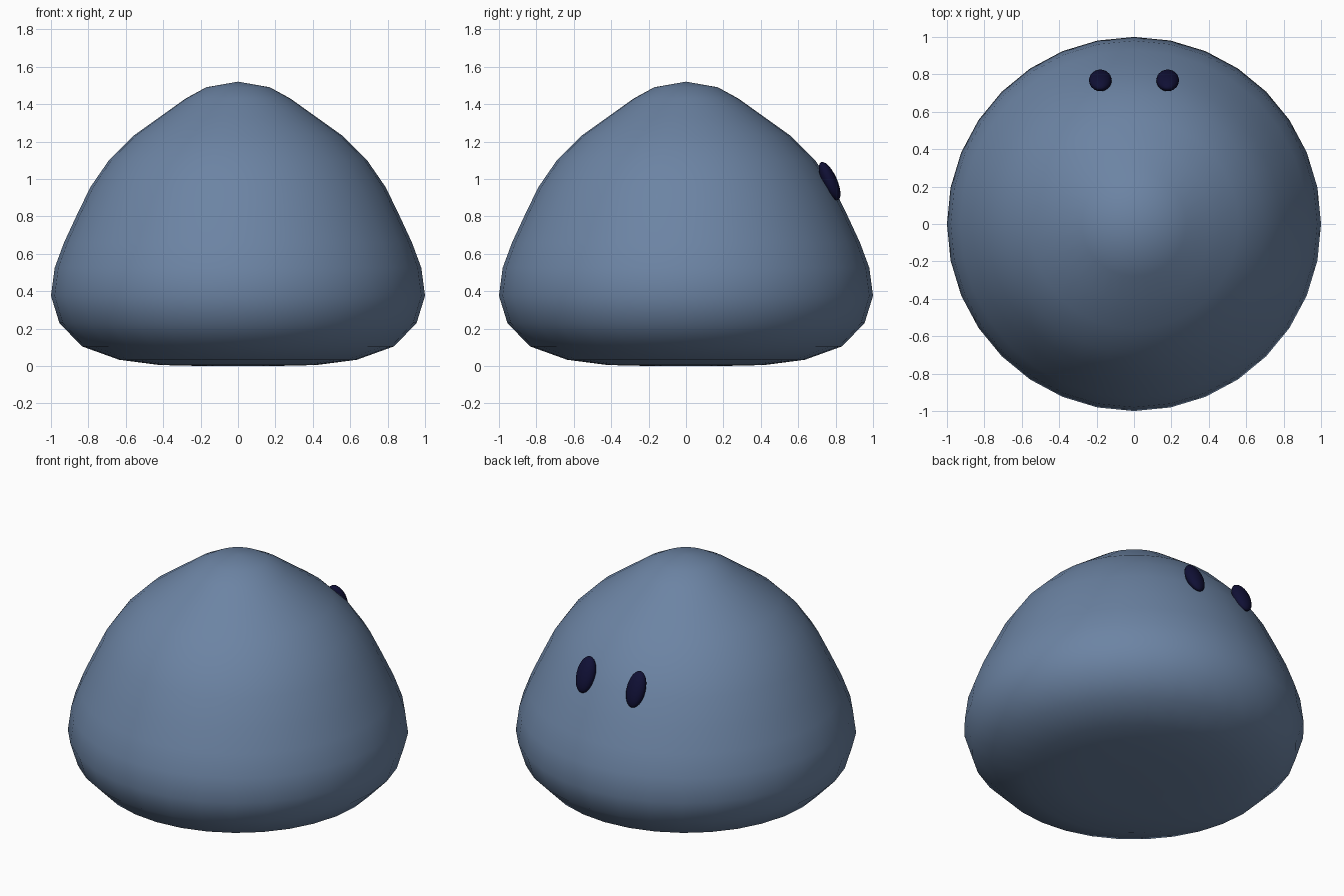
import bpy, bmesh, math
from mathutils import Matrix, Vector

if "Cube" in bpy.data.objects:
    bpy.data.objects.remove(bpy.data.objects["Cube"])


def material(name, rgb):
    m = bpy.data.materials.new(name)
    m.diffuse_color = (*rgb, 1)
    m.use_nodes = True
    m.node_tree.nodes["Principled BSDF"].inputs["Base Color"].default_value = m.diffuse_color
    return m


def finish(name, bm, mat):
    bmesh.ops.recalc_face_normals(bm, faces=bm.faces)
    for f in bm.faces:
        f.smooth = True
    me = bpy.data.meshes.new(name)
    bm.to_mesh(me)
    bm.free()
    me.materials.append(mat)
    ob = bpy.data.objects.new(name, me)
    bpy.context.collection.objects.link(ob)
    return ob


slate_blue = material("slate_blue", (0.15, 0.23, 0.37))
dark_navy = material("dark_navy", (0.005, 0.005, 0.035))

# Body: drop-shaped profile turned around z in 32 steps
profile = [(0, 1.52), (0.17, 1.49), (0.28, 1.43), (0.42, 1.33), (0.56, 1.23),
           (0.69, 1.10), (0.79, 0.955), (0.865, 0.80), (0.93, 0.66),
           (0.98, 0.525), (1.0, 0.375), (0.955, 0.23), (0.835, 0.105),
           (0.635, 0.033), (0.42, 0.005), (0.2, 0.0), (0, 0.0)]
bm = bmesh.new()
verts = [bm.verts.new((r, 0, z)) for r, z in profile]
edges = [bm.edges.new(p) for p in zip(verts, verts[1:])]
bmesh.ops.spin(bm, geom=verts + edges, axis=(0, 0, 1), cent=(0, 0, 0),
               angle=math.tau, steps=32, use_duplicate=False)
bmesh.ops.remove_doubles(bm, verts=bm.verts, dist=0.0005)
finish("body", bm, slate_blue)

# Eyes: flattened ovals leaning with the surface on the +y side
for name, x in (("left_eye", -0.18), ("right_eye", 0.18)):
    bm = bmesh.new()
    place = (Matrix.Translation(Vector((x, 0.768, 0.988)))
             @ Matrix.Rotation(math.radians(24), 4, 'X')
             @ Matrix.Diagonal((0.061, 0.04, 0.111, 1)))
    bmesh.ops.create_uvsphere(bm, u_segments=16, v_segments=12, radius=1,
                              matrix=place)
    finish(name, bm, dark_navy)
